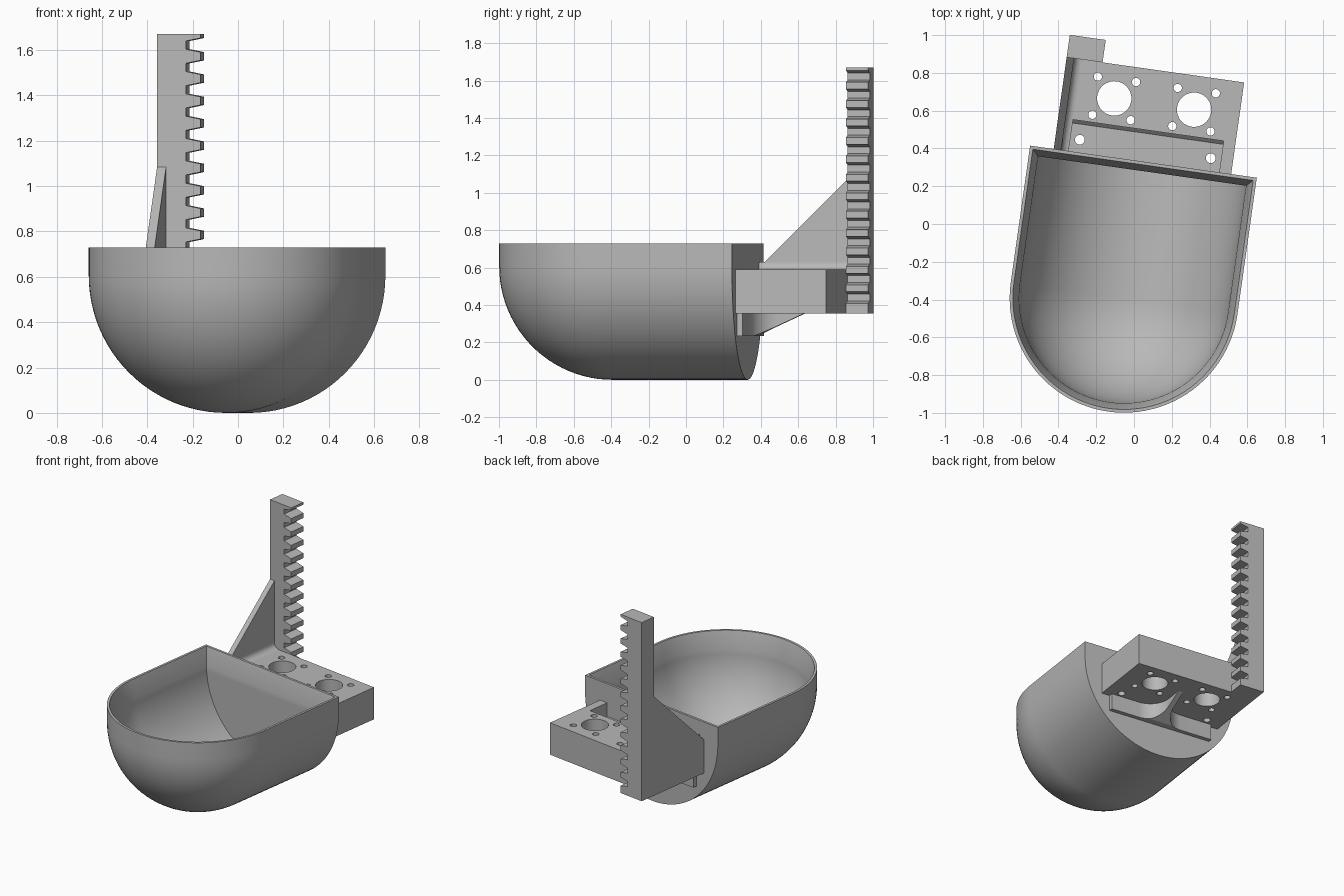
import bpy, bmesh, math
from math import sin, cos, pi, radians
from mathutils import Matrix, Vector

cube = bpy.data.objects.get("Cube")
if cube:
    bpy.data.objects.remove(cube, do_unlink=True)

# One grey material
grey = bpy.data.materials.new("plain grey")
grey.use_nodes = True
tone = (0.48, 0.48, 0.48, 1)
grey.diffuse_color = tone
grey.node_tree.nodes["Principled BSDF"].inputs["Base Color"].default_value = tone

# Whole model is turned in plan; local origin is the middle of the scoop's back wall
PLACE = Matrix.Translation((0.05, 0.33, 0)) @ Matrix.Rotation(radians(-8.06), 4, 'Z')


def finish(name, bm):
    bmesh.ops.remove_doubles(bm, verts=bm.verts, dist=1e-5)
    bmesh.ops.recalc_face_normals(bm, faces=bm.faces)
    bm.transform(PLACE)
    me = bpy.data.meshes.new(name)
    bm.to_mesh(me)
    bm.free()
    me.materials.append(grey)
    me.shade_smooth()
    me.set_sharp_from_angle(angle=radians(30))
    ob = bpy.data.objects.new(name, me)
    bpy.context.collection.objects.link(ob)
    return ob


# Extrude a 2D outline along the axis left out of "plane"
def prism(name, outline, lo, hi, plane="xy"):
    put = {"xy": lambda a, b, c: (a, b, c),
           "yz": lambda a, b, c: (c, a, b),
           "xz": lambda a, b, c: (a, c, b)}[plane]
    bm = bmesh.new()
    low, high = [[bm.verts.new(put(a, b, c)) for a, b in outline] for c in (lo, hi)]
    bm.faces.new(low)
    bm.faces.new(high)
    n = len(outline)
    for i in range(n):
        j = (i + 1) % n
        bm.faces.new((low[i], low[j], high[j], high[i]))
    return finish(name, bm)


def rect(x0, x1, y0, y1):
    return [(x0, y0), (x1, y0), (x1, y1), (x0, y1)]


def arc(cx, cy, r, a0, a1, n):
    return [(cx + r * cos(a0 + (a1 - a0) * i / n), cy + r * sin(a0 + (a1 - a0) * i / n))
            for i in range(n + 1)]


# Cut shapes out of a part, then discard the cutters
def cut(ob, cutters):
    for c in cutters:
        c.hide_render = True
        mod = ob.modifiers.new("cut", 'BOOLEAN')
        mod.operation = 'DIFFERENCE'
        mod.solver = 'EXACT'
        mod.object = c
    dg = bpy.context.evaluated_depsgraph_get()
    me = bpy.data.meshes.new_from_object(ob.evaluated_get(dg))
    ob.modifiers.clear()
    ob.data = me
    for c in cutters:
        bpy.data.objects.remove(c, do_unlink=True)
    me.shade_smooth()
    me.set_sharp_from_angle(angle=radians(30))


# Scoop: outer skin, rim and inner skin lofted from D-shaped rings
R, LENGTH, RIM = 0.606, 0.73, 0.73
INNER = R - 0.05
STEPS = 24
levels = [(R * cos(a), R - R * sin(a), 0)
          for a in (pi / 2 * (1 - i / STEPS) for i in range(STEPS + 1))]
levels += [(R, RIM, 0), (R - 0.017, RIM, 0.017)]
levels += [(INNER * cos(a), R - INNER * sin(a), 0.05)
           for a in (pi / 2 * i / STEPS for i in range(STEPS + 1))]
bm = bmesh.new()
rings = []
for r, z, back in levels:
    r = max(r, 1e-7)
    pts = [(r, -back)] + arc(0, -LENGTH, r, 0, -pi, 48) + [(-r, -back)]
    rings.append([bm.verts.new((x, y, z)) for x, y in pts])
for a, b in zip(rings, rings[1:]):
    for i in range(len(a)):
        j = (i + 1) % len(a)
        bm.faces.new((a[i], a[j], b[j], b[i]))
bmesh.ops.dissolve_degenerate(bm, dist=1e-5, edges=bm.edges)
finish("scoop", bm)

# Mounting plate with motor holes, screw holes and a pocket by the scoop
BOTTOM, TOP = 0.355, 0.59
plate = prism("mounting_plate", rect(-0.46, 0.469, -0.01, 0.49), BOTTOM, TOP)
holes = []


def hole(x, y, r, n):
    holes.append(prism("hole_cutter", arc(x, y, r, 0, 2 * pi, n)[:-1], 0.2, 0.7))


for cx in (-0.2, 0.227):
    hole(cx, 0.31, 0.091, 40)
    for sx in (-1, 1):
        for sy in (-1, 1):
            hole(cx + sx * 0.102, 0.31 + sy * 0.102, 0.022, 20)
for sx in (-1, 1):
    hole(sx * 0.35, 0.068, 0.026, 20)
pocket = [(-0.02, 0.49), (0.15, 0.49), (0.168, 0.508), (0.168, 0.7), (-0.02, 0.7)]
holes.append(prism("pocket_cutter", pocket, -0.41, 0.405, "yz"))
cut(plate, holes)

# Lower flange with a filleted rib, tapered towards the back
F, W, MID = 0.15, 0.02, 0.013
half = arc(MID + W + F, 0.03 + F, F, -pi / 2, -pi, 12)
other = [(2 * MID - x, y) for x, y in reversed(half)]
tee = [(-0.41, -0.01), (0.405, -0.01), (0.405, 0.03)] + half
tee += [(MID + W, 0.31), (MID - W, 0.31)] + other + [(-0.41, 0.03)]
rib = prism("lower_rib", tee, 0.235, BOTTOM + 0.002)
taper = [(0.05, 0.1), (0.05, 0.235), (0.31, BOTTOM), (0.4, BOTTOM), (0.4, 0.1)]
cut(rib, [prism("taper_cutter", taper, -0.6, 0.6, "yz")])

# Toothed rack post
PITCH, TIP, ROOT = 0.0985, -0.288, -0.352
profile = [(-0.48, BOTTOM), (TIP, BOTTOM)]
for k in reversed(range(13)):
    c = 1.622 - k * PITCH
    profile += [(TIP, c - 0.031), (ROOT, c - 0.018), (ROOT, c + 0.018), (TIP, c + 0.031)]
profile += [(TIP, 1.67), (-0.48, 1.67)]
prism("rack_post", profile, 0.49, 0.61, "xz")

# Side gusset bracing the post, and the fillet along its foot
brace = [(-0.01, BOTTOM), (0.5, BOTTOM), (0.5, 1.095), (0, 0.6), (-0.01, 0.6)]
prism("side_gusset", brace, -0.48, -0.44, "yz")
foot = [(-0.445, TOP - 0.005)] + arc(-0.4, TOP + 0.04, 0.04, -pi / 2, -pi, 8)
prism("gusset_fillet", foot, 0.0, 0.49, "xz")
